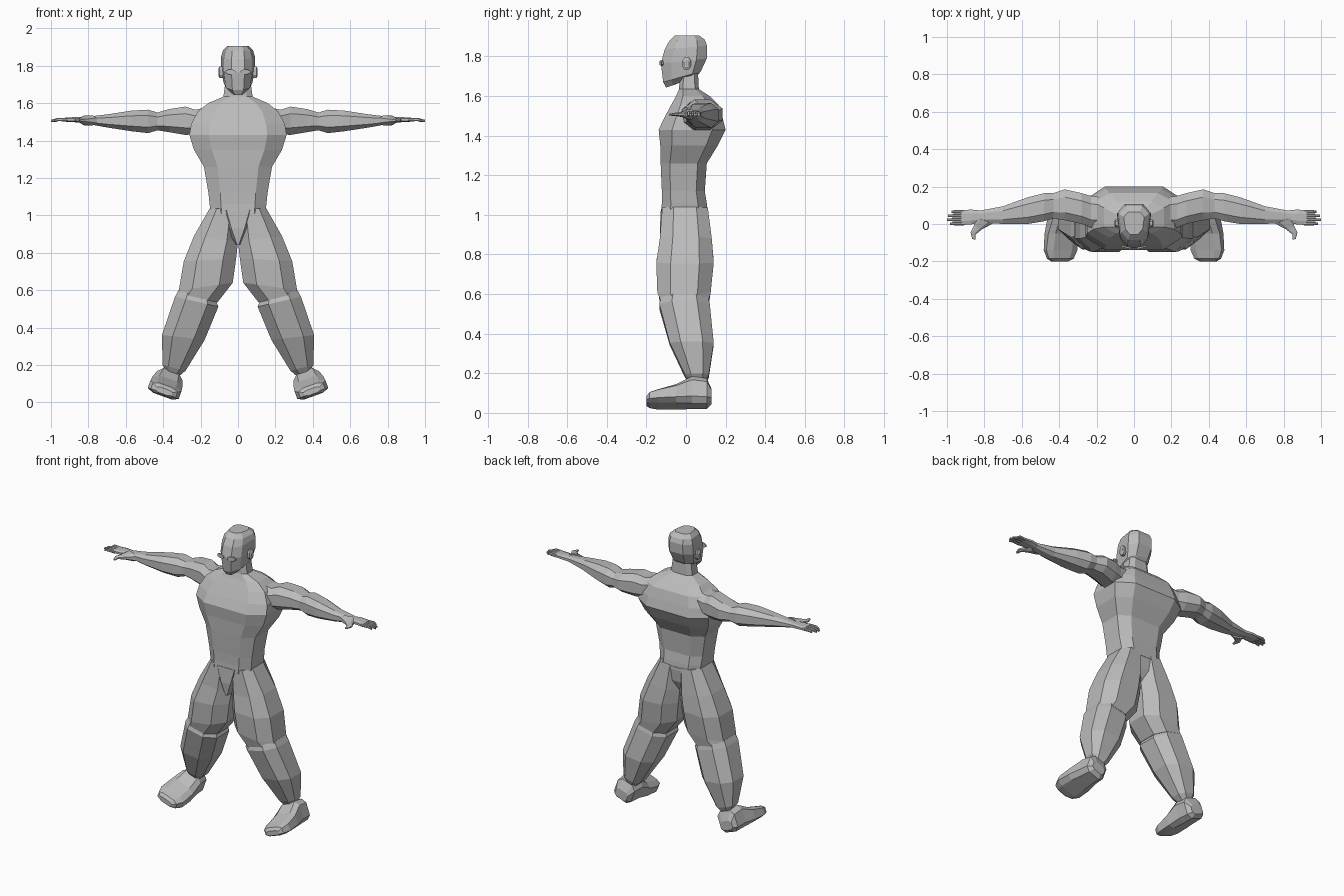
import bpy, bmesh, math
from mathutils import Vector as V

grey = bpy.data.materials.new("plain grey")
grey.diffuse_color = (0.5, 0.5, 0.5, 1)


def loft(name, rings, k=0.5, taper=0.0, mirror=False):
    """Skin chamfered-square rings (centre, half-vector p, half-vector q).
    taper narrows the -q (front) side."""
    bm = bmesh.new()
    shape = [(1, -k), (1, k), (k, 1), (-k, 1), (-1, k), (-1, -k), (-k, -1), (k, -1)]
    loops = []
    for c, p, q in rings:
        loops.append([bm.verts.new(c + p * (u * (1 - taper * max(0, -v))) + q * v)
                      for u, v in shape])
    for a, b in zip(loops, loops[1:]):
        for i in range(8):
            j = (i + 1) % 8
            bm.faces.new((a[i], a[j], b[j], b[i]))
    bm.faces.new(loops[0][::-1])
    bm.faces.new(loops[-1])
    bmesh.ops.recalc_face_normals(bm, faces=bm.faces)
    me = bpy.data.meshes.new(name)
    bm.to_mesh(me)
    bm.free()
    me.materials.append(grey)
    ob = bpy.data.objects.new(name, me)
    bpy.context.collection.objects.link(ob)
    if mirror:
        ob.modifiers.new("Mirror", 'MIRROR')
    return ob


def level(w, z, yf, yb, zb=None):
    """Centred ring; optional different height at the back."""
    zb = z if zb is None else zb
    return (V((0, (yf + yb) / 2, (z + zb) / 2)), V((w, 0, 0)),
            V((0, (yb - yf) / 2, (zb - z) / 2)))


def limb(x0, z0, x1, z1, yf, yb):
    """Ring spanning two points in the front plane, and a depth."""
    return (V(((x0 + x1) / 2, (yf + yb) / 2, (z0 + z1) / 2)),
            V(((x1 - x0) / 2, 0, (z1 - z0) / 2)), V((0, (yb - yf) / 2, 0)))


# torso with neck
loft("torso", [level(*r) for r in [
    (.145, 1.01, -.125, .11), (.152, 1.06, -.122, .105), (.158, 1.12, -.122, .095),
    (.182, 1.26, -.128, .105), (.235, 1.35, -.13, .16), (.26, 1.43, -.138, .20),
    (.25, 1.49, -.11, .185), (.215, 1.555, -.075, .165), (.16, 1.60, -.05, .12),
    (.078, 1.635, -.035, .065), (.065, 1.73, -.03, .06)]], k=0.6)
loft("groin", [level(.125, 1.03, -.127, .11), level(.07, .93, -.132, .10),
               level(.012, .845, -.125, .06)])

# head, eyes, ears
loft("head", [level(*r) for r in [
    (.045, 1.643, -.10, .05, 1.695), (.078, 1.67, -.115, .075, 1.725),
    (.091, 1.765, -.127, .105, 1.79), (.09, 1.835, -.108, .106, 1.855),
    (.08, 1.878, -.085, .095, 1.885), (.055, 1.907, -.055, .065, 1.907)]],
    k=0.55, taper=0.3)
loft("eye", [(V((.04, y, 1.767)), V((.026, .006, 0)), V((0, 0, .013)))
             for y in (-.12, -.129)], k=0.4, mirror=True)
loft("ear", [(V((x, .003, 1.765)), V((0, s, 0)), V((0, 0, s * 1.5)))
             for x, s in ((.08, .02), (.098, .021), (.105, .012))], mirror=True)

# arms
loft("arm", [limb(x, a, x, b, f, r) for x, a, b, f, r in [
    (.15, 1.44, 1.58, -.02, .14), (.23, 1.435, 1.565, -.02, .15),
    (.28, 1.43, 1.582, 0, .165), (.37, 1.445, 1.568, .02, .185),
    (.43, 1.455, 1.55, .03, .165), (.48, 1.44, 1.565, .015, .165),
    (.57, 1.45, 1.56, 0, .142), (.70, 1.47, 1.54, 0, .095),
    (.82, 1.492, 1.526, .008, .072), (.87, 1.498, 1.526, -.002, .077),
    (.925, 1.501, 1.522, -.006, .074)]], mirror=True)
for i, tip in enumerate((.985, 1.0, .995, .975)):
    y = .002 + i * .021
    loft("finger", [limb(x, z - h, x, z + h, y - h, y + h) for x, z, h in
                    ((.91, 1.511, .009), (.96, 1.513, .009), (tip, 1.505, .006))],
         mirror=True)
loft("thumb", [(V(c), V((s, s * .4, 0)), V((0, 0, s * .6))) for c, s in [
    ((.80, .02, 1.508), .045), ((.835, -.02, 1.508), .022),
    ((.86, -.05, 1.508), .014), ((.857, -.082, 1.506), .008)]], mirror=True)

# legs
loft("thigh", [limb(*r) for r in [
    (.005, 1.03, .15, 1.04, -.12, .11), (.0, .86, .235, .89, -.132, .13),
    (.01, .77, .29, .755, -.15, .14), (.028, .64, .316, .60, -.145, .125),
    (.11, .535, .32, .585, -.13, .115)]], mirror=True)
loft("shin", [limb(*r) for r in [
    (.118, .545, .318, .60, -.125, .11), (.105, .512, .337, .565, -.135, .12),
    (.178, .335, .407, .36, -.082, .14), (.28, .17, .403, .20, -.005, .115),
    (.315, .14, .385, .165, .02, .10)]], mirror=True)

# feet, tilted with the legs
U, W = V((.94, 0, .34)), V((-.34, 0, .94))
loft("foot", [(V((.405, y, .034)) + W * (h / 2 + lift), U * hw, W * (h / 2))
              for y, hw, h, lift in [
    (.13, .045, .06, .02), (.105, .066, .135, 0), (.03, .072, .145, 0),
    (-.05, .085, .10, 0), (-.14, .088, .072, 0), (-.185, .07, .055, .005),
    (-.20, .045, .03, .012)]], k=0.6, mirror=True)
